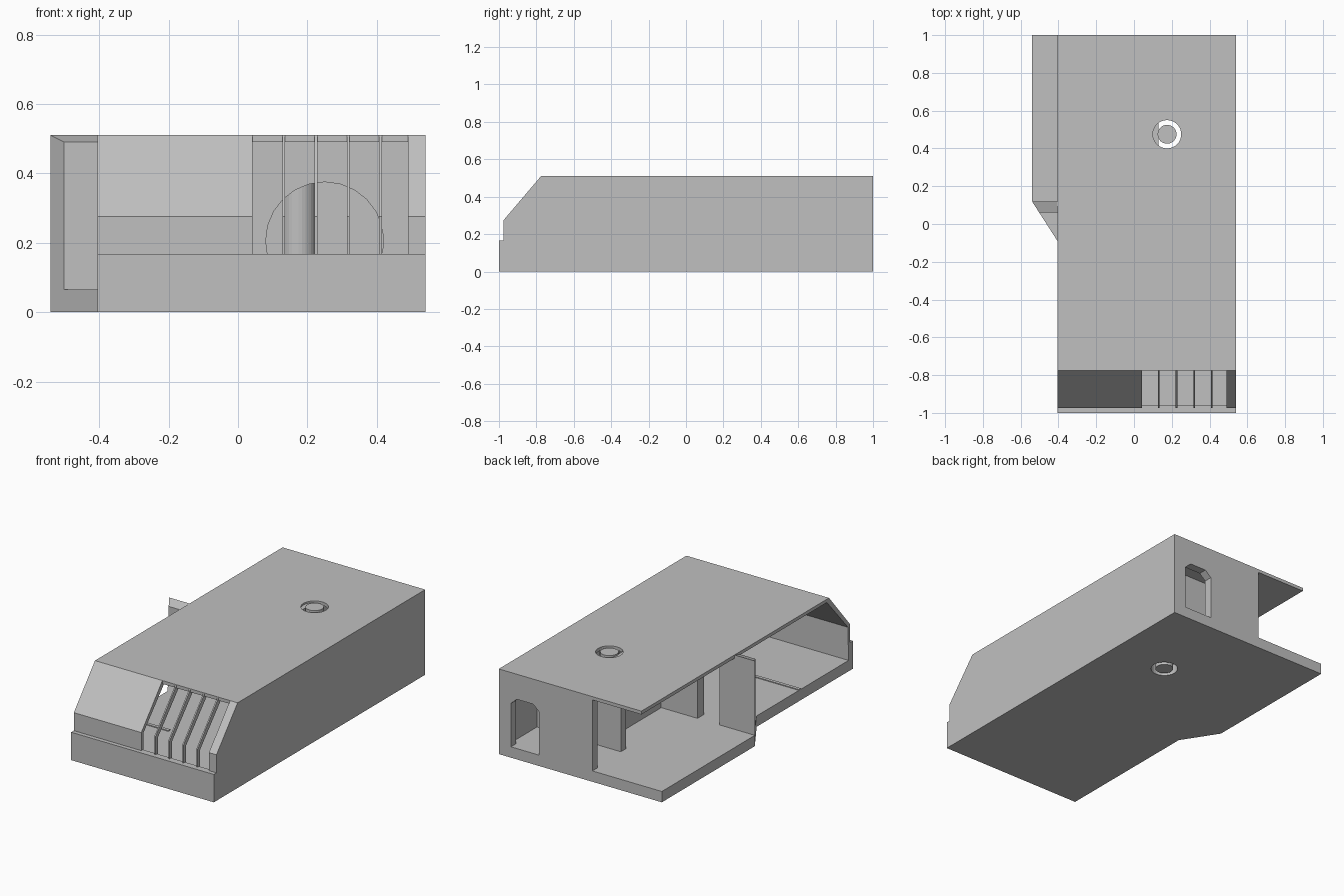
import bpy, bmesh, math
from mathutils import Vector

cube = bpy.data.objects.get("Cube")
if cube:
    bpy.data.objects.remove(cube, do_unlink=True)

grey = bpy.data.materials.new("plain grey")
grey.use_nodes = True
colour = (0.53, 0.53, 0.53, 1)
grey.diffuse_color = colour
grey.node_tree.nodes["Principled BSDF"].inputs["Base Color"].default_value = colour

BACK, FRONT = 1.0, -1.0
LEFT, RIGHT, FLARE = 0.54, -0.405, -0.54
FLOOR, CEIL, TOP = 0.065, 0.49, 0.51


def prism(name, points, axis, low, high):
    """Extrude a 2D outline along an axis; the outline uses the other two axes in order."""
    bm = bmesh.new()
    verts = []
    for p in points:
        co = list(p)
        co.insert("xyz".index(axis), low)
        verts.append(bm.verts.new(co))
    face = bm.faces.new(verts)
    shift = Vector([high - low if a == axis else 0 for a in "xyz"])
    new = bmesh.ops.extrude_face_region(bm, geom=[face])["geom"]
    bmesh.ops.translate(bm, vec=shift, verts=[g for g in new if isinstance(g, bmesh.types.BMVert)])
    bmesh.ops.recalc_face_normals(bm, faces=bm.faces)
    mesh = bpy.data.meshes.new(name)
    bm.to_mesh(mesh)
    bm.free()
    mesh.materials.append(grey)
    ob = bpy.data.objects.new(name, mesh)
    bpy.context.collection.objects.link(ob)
    return ob


def box(name, x, y, z):
    return prism(name, [(x[0], y[0]), (x[1], y[0]), (x[1], y[1]), (x[0], y[1])], "z", *z)


def circle(cx, cy, r, n=32):
    return [(cx + r * math.cos(2 * math.pi * i / n), cy + r * math.sin(2 * math.pi * i / n))
            for i in range(n)]


def cut(ob, cutter):
    """Subtract the cutter, then discard it."""
    cutter.hide_render = True
    mod = ob.modifiers.new("opening", "BOOLEAN")
    mod.operation, mod.solver, mod.object = "DIFFERENCE", "EXACT", cutter
    bpy.context.view_layer.objects.active = ob
    bpy.ops.object.modifier_apply(modifier=mod.name)
    bpy.data.objects.remove(cutter, do_unlink=True)


# Floor with flared side, and thin roof, both pierced by the round vent
vent = (0.175, 0.475)
floor = prism("floor", [(LEFT, FRONT), (LEFT, BACK), (FLARE, BACK), (FLARE, 0.12),
                        (RIGHT, -0.09), (RIGHT, FRONT)], "z", 0, FLOOR)
roof = box("roof", (RIGHT, LEFT), (-0.775, BACK), (CEIL, TOP))
for part in (floor, roof):
    cut(part, prism("vent_cutter", circle(*vent, 0.075), "z", -0.1, 0.7))
prism("vent_core", circle(*vent, 0.05), "z", 0, TOP)

# Solid side wall following the sloped nose
prism("side_wall", [(FRONT, 0), (FRONT, 0.167), (-0.975, 0.167), (-0.975, 0.275),
                    (-0.775, TOP), (BACK, TOP), (BACK, 0)], "x", 0.49, LEFT)

# Front sill, nose shell and grille bars
box("front_sill", (RIGHT, LEFT), (FRONT, -0.96), (0, 0.167))


def nose(name, x0, x1, depth):
    prism(name, [(-0.975, 0.16), (-0.975, 0.275), (-0.775, TOP), (-0.775 + depth, CEIL),
                 (-0.975 + depth, 0.265), (-0.975 + depth, 0.16)], "x", x0, x1)


nose("nose_shell", RIGHT, 0.042, 0.02)
for i in range(4):
    x = 0.132 + 0.093 * i
    nose(f"grille_bar_{i + 1}", x - 0.004, x + 0.004, 0.025)

# Back wall with chamfered window
back_wall = box("back_wall", (-0.08, LEFT), (0.95, BACK), (0, TOP))
cut(back_wall, prism("window_cutter", [(0.273, FLOOR), (0.46, FLOOR), (0.46, 0.325), (0.42, 0.36),
                                       (0.313, 0.36), (0.273, 0.325)], "y", 0.9, 1.1))

# Inner partitions, with a round opening behind the grille
middle_wall = box("middle_wall", (-0.16, 0.5), (0.06, 0.12), (0.06, 0.5))
cut(middle_wall, prism("round_cutter", circle(0.25, 0.205, 0.17, 24), "y", 0, 0.2))
box("rear_partition", (-0.065, 0.5), (0.66, 0.71), (0.06, 0.5))
box("vent_partition", (0.08, 0.13), (0.12, 0.66), (0.06, 0.5))
box("floor_strip", (RIGHT, -0.105), (-0.51, -0.49), (0.06, 0.07))

# Flared end wall, trimmed along the slanted floor edge
flare_wall = prism("flare_wall", [(0.06, 0.06), (0.12, 0.06), (0.12, TOP), (0.06, CEIL)],
                   "x", FLARE, -0.307)
bm = bmesh.new()
bm.from_mesh(flare_wall.data)
cutting = bmesh.ops.bisect_plane(bm, geom=bm.verts[:] + bm.edges[:] + bm.faces[:], dist=1e-5,
                                 plane_co=(FLARE, 0.12, 0), plane_no=(-0.21, -0.135, 0),
                                 clear_outer=True)
bmesh.ops.holes_fill(bm, edges=[e for e in bm.edges if e.is_boundary])
bmesh.ops.recalc_face_normals(bm, faces=bm.faces)
bm.to_mesh(flare_wall.data)
bm.free()
